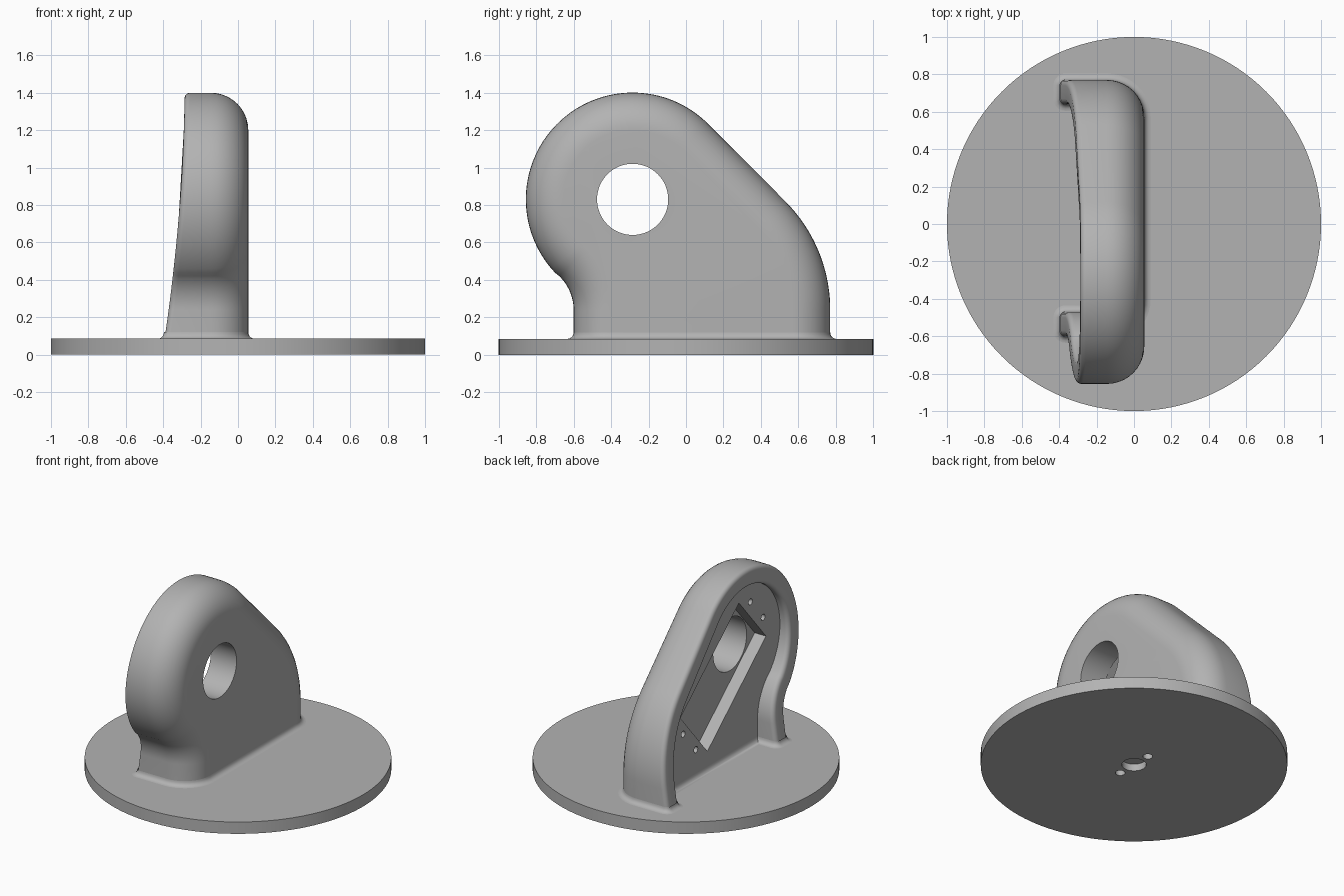
import bpy, bmesh, math
from mathutils import Vector, Matrix

cube = bpy.data.objects.get("Cube")
if cube:
    bpy.data.objects.remove(cube, do_unlink=True)

grey = bpy.data.materials.new("plain_grey")
grey.use_nodes = True
colour = (0.45, 0.45, 0.45, 1)
grey.diffuse_color = colour
grey.node_tree.nodes["Principled BSDF"].inputs["Base Color"].default_value = colour

PLATE_TOP = 0.085
FLOOR_X = -0.24      # bottom of the hollow on the open side
FACE_X = 0.055       # flat closed side
HOLE = (-0.285, 0.83)


def make(name, bm):
    bmesh.ops.recalc_face_normals(bm, faces=bm.faces)
    mesh = bpy.data.meshes.new(name)
    bm.to_mesh(mesh)
    bm.free()
    mesh.materials.append(grey)
    obj = bpy.data.objects.new(name, mesh)
    bpy.context.collection.objects.link(obj)
    return obj


def cylinder(bm, centre, radius, depth, axis, segments=48):
    rot = Vector((0, 0, 1)).rotation_difference(Vector(axis)).to_matrix().to_4x4()
    bmesh.ops.create_cone(bm, cap_ends=True, segments=segments, radius1=radius,
                          radius2=radius, depth=depth,
                          matrix=Matrix.Translation(centre) @ rot)


def activate(obj):
    bpy.ops.object.select_all(action="DESELECT")
    obj.select_set(True)
    bpy.context.view_layer.objects.active = obj


def cut(obj, bm):
    cutter = make("cutter", bm)
    cutter.hide_render = True
    mod = obj.modifiers.new("cut", "BOOLEAN")
    mod.operation = "DIFFERENCE"
    mod.solver = "EXACT"
    mod.object = cutter
    activate(obj)
    bpy.ops.object.modifier_apply(modifier=mod.name)
    bpy.data.objects.remove(cutter, do_unlink=True)


def smooth(obj):
    activate(obj)
    bpy.ops.object.shade_smooth_by_angle(angle=math.radians(30))


def arc(cy, cz, r, start, end, steps, flip=1):
    """Outline samples: (point, outward normal) in the y-z plane."""
    out = []
    for i in range(steps + 1):
        a = math.radians(start + (end - start) * i / steps)
        n = Vector((math.cos(a), math.sin(a)))
        out.append((Vector((cy, cz)) + n * r, n * flip))
    return out


# Side outline: front foot, concave neck, round head, slope, back curve, back foot
outline = [(Vector((-0.6, 0.06)), Vector((-1, 0)))]
outline += arc(-0.85, 0.24, 0.25, 0, 46.2, 12, -1)
outline += arc(*HOLE, 0.57, 226.2, 45, 64)[1:]
outline += arc(-0.05, 0.24, 0.82, 45, 0, 20)
outline.append((Vector((0.77, 0.06)), Vector((1, 0))))


def rim_x(z):
    return -0.286 - 0.104 * (max(0, 1.4 - z) / 1.3) ** 1.8


# Wall section: inset from the outline and x, with x from the rim or absolute
quarter = [math.pi / 2 * i / 10 for i in range(11)]
section = [(0.2 - 0.2 * math.sin(t), FACE_X - 0.2 + 0.2 * math.cos(t), False) for t in quarter]
section += [(0.03 - 0.03 * math.cos(t), 0.03 - 0.03 * math.sin(t), True) for t in quarter[::2]]
section += [(0.1 + 0.03 * math.sin(t), 0.03 - 0.03 * math.cos(t), True) for t in quarter[::2]]
section.append((0.13, FLOOR_X, False))


def wall_point(sample, sec):
    inset, x, on_rim = sec
    p = sample[0] - sample[1] * inset
    return Vector((x + rim_x(p.y) if on_rim else x, p.x, p.y))


# Hollow upright body
bm = bmesh.new()
rings = [[bm.verts.new(wall_point(s, sec)) for s in outline] for sec in section]
for a, b in zip(rings, rings[1:]):
    for i in range(len(a) - 1):
        bm.faces.new((a[i], a[i + 1], b[i + 1], b[i]))
bm.faces.new(rings[0])
bm.faces.new(rings[-1])
bm.faces.new([r[0] for r in rings] + [r[-1] for r in reversed(rings)])
body = make("upright_body", bm)

# Slanted pocket in the hollow
bm = bmesh.new()
tilt = Matrix.Rotation(math.radians(-40.8), 4, "X")
bmesh.ops.create_cube(bm, size=1, matrix=Matrix.Translation((-0.33, -0.08, 0.695))
                      @ tilt @ Matrix.Diagonal((0.36, 0.88, 0.47, 1)))
cut(body, bm)

# Round through hole
bm = bmesh.new()
cylinder(bm, (0, *HOLE), 0.19, 0.36, (1, 0, 0), 64)
cut(body, bm)

# Screw holes beyond both ends of the pocket
bm = bmesh.new()
for along in (-0.505, 0.505):
    for across in (-0.11, 0.11):
        p = tilt @ Vector((0, along, across))
        cylinder(bm, (FLOOR_X, p.y - 0.08, p.z + 0.705), 0.022, 0.12, (1, 0, 0), 20)
cut(body, bm)
smooth(body)

# Concave fillet where the body meets the plate
foot = [wall_point(outline[0], s).xy for s in section]
foot += [wall_point(outline[-1], s).xy for s in reversed(section)]
foot = [p for i, p in enumerate(foot) if (p - foot[i - 1]).length > 0.0005]
area = sum(foot[i - 1].cross(foot[i]) for i in range(len(foot)))
side = 1 if area > 0 else -1


def foot_normal(i):
    before = (foot[i] - foot[i - 1]).normalized()
    after = (foot[(i + 1) % len(foot)] - foot[i]).normalized()
    n = Vector((before.y + after.y, -before.x - after.x)).normalized() * side
    return n / max(0.6, n.dot(Vector((after.y, -after.x)) * side))


bm = bmesh.new()
R = 0.035
rings = []
for t in quarter[::2]:
    out, z = R * (1 - math.sin(t)), PLATE_TOP + R * (1 - math.cos(t))
    rings.append([bm.verts.new((*(p + foot_normal(i) * out), z)) for i, p in enumerate(foot)])
for a, b in zip(rings, rings[1:]):
    for i in range(len(a)):
        bm.faces.new((a[i - 1], a[i], b[i], b[i - 1]))
smooth(make("foot_fillet", bm))

# Round base plate with blind mounting holes underneath
bm = bmesh.new()
cylinder(bm, (0, 0, PLATE_TOP / 2), 1, PLATE_TOP, (0, 0, 1), 128)
plate = make("base_plate", bm)
bm = bmesh.new()
for y, r in ((-0.14, 0.032), (0, 0.08), (0.14, 0.032)):
    cylinder(bm, (0, y, 0), r, 0.1, (0, 0, 1), 32)
cut(plate, bm)
smooth(plate)
